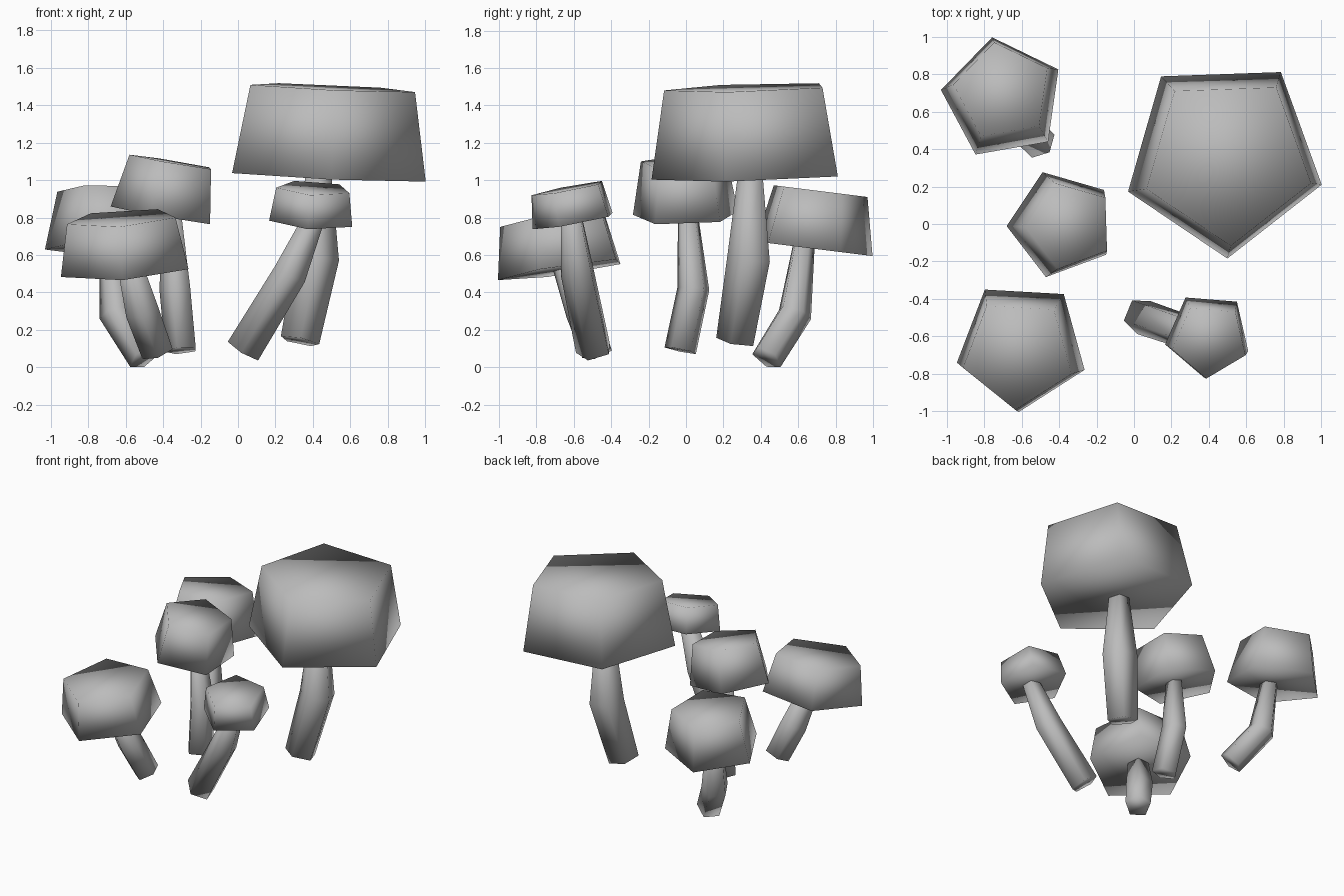
import bpy, bmesh
from math import sin, cos, radians, tau
from mathutils import Vector

cube = bpy.data.objects.get("Cube")
if cube:
    bpy.data.objects.remove(cube)

SIDES = 5

grey = bpy.data.materials.new("mushroom_grey")
grey.use_nodes = True
tone = (0.5, 0.5, 0.5, 1)
grey.diffuse_color = tone
grey.node_tree.nodes["Principled BSDF"].inputs["Base Color"].default_value = tone


def ring(bm, centre, axis, radius, turn):
    """Five points around a centre, square to the axis."""
    tilt = Vector((0, 0, 1)).rotation_difference(axis)
    points = []
    for i in range(SIDES):
        a = radians(turn) + tau * i / SIDES
        offset = Vector((cos(a), sin(a), 0)) * radius
        points.append(bm.verts.new(centre + tilt @ offset))
    return points


def loft(name, sections):
    """Closed smooth solid through a list of ring sections."""
    bm = bmesh.new()
    rings = [ring(bm, *s) for s in sections]
    for low, high in zip(rings, rings[1:]):
        for i in range(SIDES):
            j = (i + 1) % SIDES
            bm.faces.new((low[i], low[j], high[j], high[i]))
    bm.faces.new(rings[0][::-1])
    bm.faces.new(rings[-1])
    for f in bm.faces:
        f.smooth = True
    mesh = bpy.data.meshes.new(name)
    bm.to_mesh(mesh)
    bm.free()
    mesh.materials.append(grey)
    bpy.context.collection.objects.link(bpy.data.objects.new(name, mesh))


def cap(name, centre, slope, radius, turn, height, taper):
    axis = Vector((-slope[0], -slope[1], 1)).normalized()
    base = Vector(centre)
    loft(name + "_cap", [(base, axis, radius, turn),
                         (base + axis * height, axis, radius * taper, turn)])


def stem(name, path, radii, turn):
    foot, knee, neck = (Vector(p) for p in path)
    lower, upper = (knee - foot).normalized(), (neck - knee).normalized()
    axes = (lower, (lower + upper).normalized(), upper)
    loft(name + "_stem", [(p, a, r, turn) for p, a, r in
                          zip((foot, knee, neck), axes, radii)])


# Large mushroom
cap("large", (0.48, 0.36, 1.02), (-0.045, 0.03), 0.545, 56, 0.475, 0.85)
stem("large", [(0.33, 0.27, 0.14), (0.42, 0.345, 0.58), (0.43, 0.35, 1.05)],
     (0.11, 0.125, 0.07), 56)

# Front left mushroom
cap("front", (-0.6, -0.65, 0.52), (0.07, 0.15), 0.36, 51, 0.28, 0.85)
stem("front", [(-0.43, -0.47, 0.08), (-0.51, -0.55, 0.3), (-0.58, -0.65, 0.56)],
     (0.09, 0.095, 0.07), 51)

# Back left mushroom
cap("back", (-0.7, 0.67, 0.635), (0, -0.125), 0.335, 28, 0.31, 0.8)
stem("back", [(-0.5, 0.43, 0.05), (-0.65, 0.58, 0.29), (-0.68, 0.63, 0.67)],
     (0.09, 0.095, 0.06), 28)

# Middle left mushroom
cap("middle", (-0.39, 0, 0.81), (-0.17, 0.03), 0.295, 38, 0.29, 0.82)
stem("middle", [(-0.3, -0.03, 0.09), (-0.33, 0.04, 0.42), (-0.35, 0.01, 0.83)],
     (0.09, 0.09, 0.055), 38)

# Small mushroom
cap("small", (0.395, -0.59, 0.78), (-0.06, 0.19), 0.235, 49, 0.18, 0.88)
stem("small", [(0.03, -0.49, 0.09), (0.28, -0.575, 0.5), (0.41, -0.61, 0.8)],
     (0.1, 0.095, 0.06), 49)
